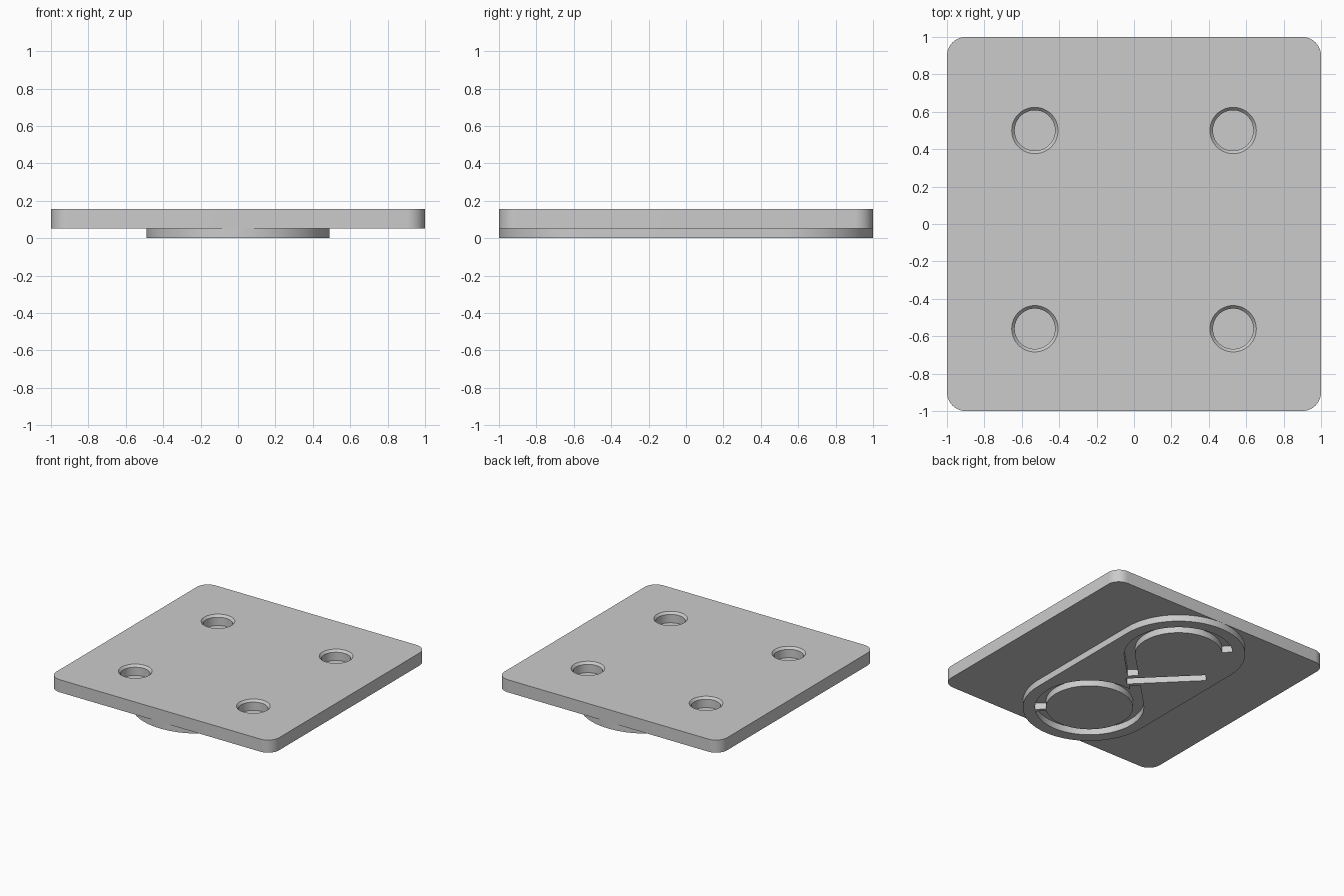
import bpy
import bmesh
from math import cos, sin, pi, radians, hypot
from mathutils import Vector

if "Cube" in bpy.data.objects:
    bpy.data.objects.remove(bpy.data.objects["Cube"], do_unlink=True)

TOP, SEAM = 0.155, 0.053      # plate top, and where the plate meets the pad
PAD_R, PAD_Y = 0.49, 0.51     # pad end radius and end centre
TRACK_R, TRACK_W = 0.36, 0.08  # track centreline radius and width

grey = bpy.data.materials.new("light_grey")
grey.use_nodes = True
grey.diffuse_color = (0.6, 0.6, 0.6, 1)
grey.node_tree.nodes["Principled BSDF"].inputs["Base Color"].default_value = (0.6, 0.6, 0.6, 1)


def arc(cx, cy, r, start, end, steps):
    angles = [radians(start + (end - start) * i / steps) for i in range(steps + 1)]
    return [(cx + r * cos(a), cy + r * sin(a)) for a in angles]


def loft(name, layers):
    """Solid through stacked outlines, given as (outline, z)."""
    bm = bmesh.new()
    rings = [[bm.verts.new((x, y, z)) for x, y in outline] for outline, z in layers]
    n = len(rings[0])
    for low, high in zip(rings, rings[1:]):
        for i in range(n):
            j = (i + 1) % n
            bm.faces.new((low[i], low[j], high[j], high[i]))
    bm.faces.new(rings[0][::-1])
    bm.faces.new(rings[-1])
    bmesh.ops.recalc_face_normals(bm, faces=bm.faces)
    mesh = bpy.data.meshes.new(name)
    bm.to_mesh(mesh)
    bm.free()
    mesh.materials.append(grey)
    obj = bpy.data.objects.new(name, mesh)
    bpy.context.collection.objects.link(obj)
    return obj


def band(path, width):
    """Outline of a strip that follows a path."""
    left, right = [], []
    for i, p in enumerate(path):
        a, b = path[max(i - 1, 0)], path[min(i + 1, len(path) - 1)]
        d = Vector((b[0] - a[0], b[1] - a[1])).normalized() * width / 2
        left.append((p[0] - d.y, p[1] + d.x))
        right.append((p[0] + d.y, p[1] - d.x))
    return left + right[::-1]


def activate(obj):
    bpy.ops.object.select_all(action="DESELECT")
    obj.select_set(True)
    bpy.context.view_layer.objects.active = obj


def cut(obj, cutters):
    for cutter in cutters:
        cutter.hide_render = True
        mod = obj.modifiers.new("cut", "BOOLEAN")
        mod.operation, mod.solver, mod.object = "DIFFERENCE", "EXACT", cutter
        activate(obj)
        bpy.ops.object.modifier_apply(modifier=mod.name)
        bpy.data.objects.remove(cutter, do_unlink=True)


# Rounded square plate
corners = [(0.9, 0.9), (-0.9, 0.9), (-0.9, -0.9), (0.9, -0.9)]
outline = [p for i, (x, y) in enumerate(corners)
           for p in arc(x, y, 0.1, 90 * i, 90 * i + 90, 10)]
plate = loft("plate", [(outline, SEAM), (outline, TOP)])

# Four blind holes with a chamfered rim
holes = []
for x in (-0.53, 0.53):
    for y in (-0.56, 0.5):
        def circle(r):
            return arc(x, y, r, 0, 352.5, 47)
        holes.append(loft("hole_cutter", [
            (circle(0.108), TOP - 0.085), (circle(0.108), TOP - 0.018),
            (circle(0.124), TOP), (circle(0.124), TOP + 0.02)]))
cut(plate, holes)

# Long pad with round ends under the plate
pad_outline = arc(0, PAD_Y, PAD_R, 0, 180, 40) + arc(0, -PAD_Y, PAD_R, 180, 360, 40)
pad = loft("pad", [(pad_outline, 0), (pad_outline, SEAM)])

# Track grooves: upper hook, lower ring, link between them and a diagonal slot
tangent = PAD_Y / 2
tracks = [
    arc(0, PAD_Y, TRACK_R, 135, -45, 40) + [(0.055, 0.055)],
    arc(0, -PAD_Y, TRACK_R, -44, 312, 72),
    [(-0.05, -0.05), (-tangent, -tangent)],
    [(0.04, -0.04), (-0.375, 0.375)],
]
cut(pad, [loft("track_cutter", [(band(t, TRACK_W), -0.02), (band(t, TRACK_W), SEAM + 0.02)])
          for t in tracks])

# Smooth the curved walls and keep the edges sharp
for obj in (plate, pad):
    activate(obj)
    bpy.ops.object.shade_smooth_by_angle(angle=radians(30))
